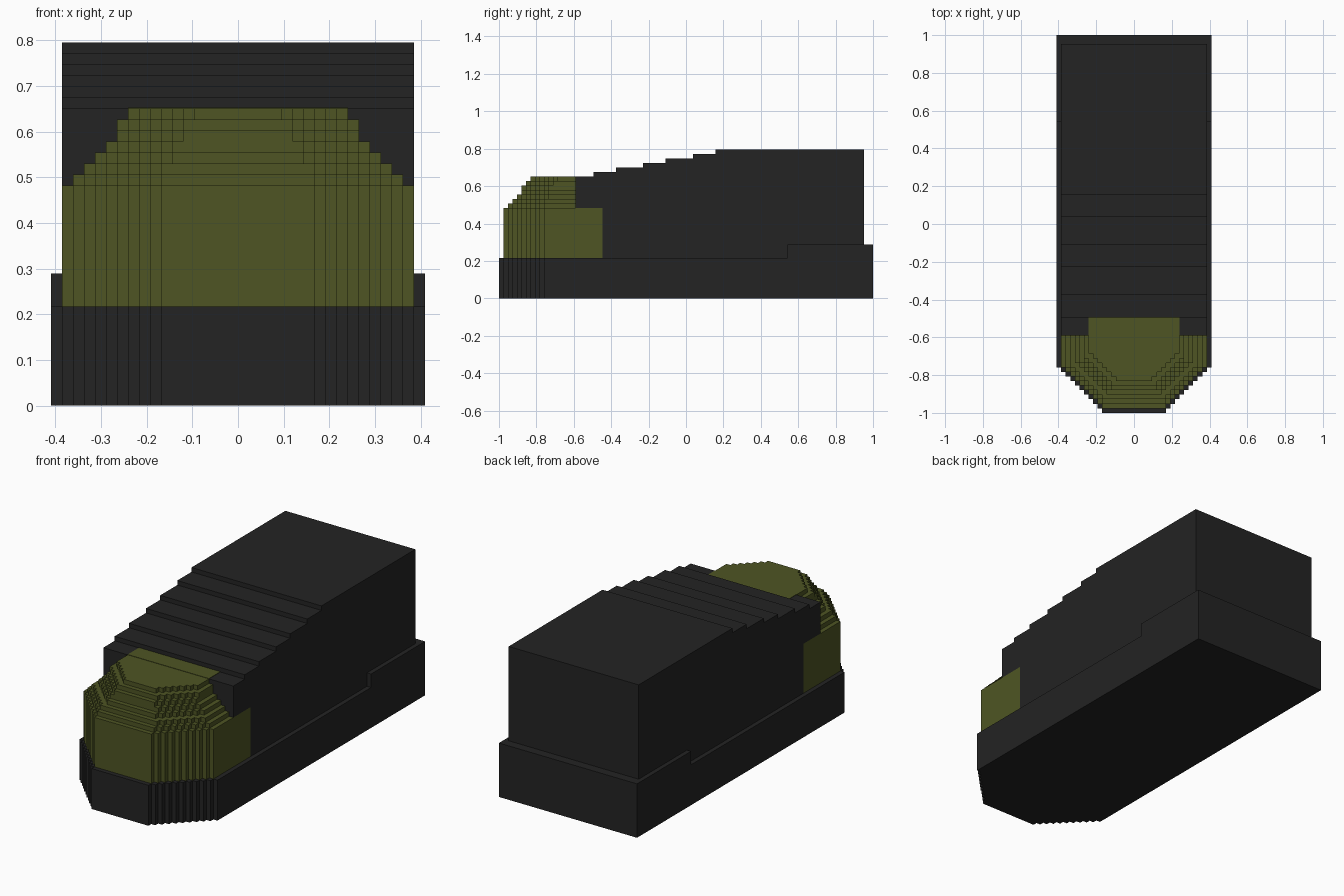
import bpy, bmesh

if "Cube" in bpy.data.objects:
    bpy.data.objects.remove(bpy.data.objects["Cube"])

U = 2 / 83                      # one block; the model is 83 blocks long


def material(name, rgb):
    m = bpy.data.materials.new(name)
    m.diffuse_color = (*rgb, 1)
    m.use_nodes = True
    m.node_tree.nodes["Principled BSDF"].inputs["Base Color"].default_value = m.diffuse_color
    return m


BLACK = material("matte black", (0.017, 0.017, 0.017))
GREEN = material("olive green", (0.077, 0.091, 0.017))


def prism(bm, bottom, top):
    """Closed solid between two matching outlines, given in blocks (y from the front)."""
    def ring(pts):
        return [bm.verts.new((x * U, -1 + y * U, z * U)) for x, y, z in pts]
    a, b = ring(bottom), ring(top)
    bm.faces.new(a[::-1])
    bm.faces.new(b)
    for i in range(len(a)):
        j = (i + 1) % len(a)
        bm.faces.new((a[i], a[j], b[j], b[i]))


def slab(bm, outline, z0, z1):
    prism(bm, [(x, y, z0) for x, y in outline], [(x, y, z1) for x, y in outline])


def stepped_outline(flat, half, front, back):
    """Plan outline whose front corners are cut off in one-block stairs."""
    right = []
    for k in range(half - flat):
        right += [(flat + k, front + k), (flat + k, front + k + 1)]
    right += [(half, front + half - flat), (half, back)]
    return right + [(-x, y) for x, y in reversed(right)]


def box_outline(half, front, back):
    return [(half, front), (half, back), (-half, back), (-half, front)]


def finish(name, bm, mat):
    bmesh.ops.recalc_face_normals(bm, faces=bm.faces)
    mesh = bpy.data.meshes.new(name)
    bm.to_mesh(mesh)
    bm.free()
    mesh.materials.append(mat)
    ob = bpy.data.objects.new(name, mesh)
    bpy.context.collection.objects.link(ob)
    return ob


# Base with stair-cut front corners
bm = bmesh.new()
slab(bm, stepped_outline(7, 17, 0, 83), 0, 9)
finish("base", bm, BLACK)

# Raised rear part of the base
bm = bmesh.new()
slab(bm, box_outline(17, 64, 83), 9, 12)
finish("rear_base", bm, BLACK)

# Main body: side profile with a stepped, rising roof
profile = [(81, 9), (23, 9), (23, 20), (17, 20), (17, 27)]
for i, y in enumerate((21, 26, 32, 37, 43, 48)):
    profile += [(y, 27 + i), (y, 28 + i)]
profile.append((81, 33))
bm = bmesh.new()
prism(bm, [(-16, y, z) for y, z in profile], [(16, y, z) for y, z in profile])
finish("body", bm, BLACK)

# Nose: stacked layers (z0, z1, flat front half width, half width, front, back)
layers = [
    (9, 20, 7, 16, 1, 23),
    (20, 21, 7, 15, 2, 17),
    (21, 22, 7, 14, 3, 17),
    (22, 23, 6, 13, 4, 17),
    (23, 24, 6, 12, 5, 17),
    (24, 25, 5, 11, 5, 17),
    (25, 26, 5, 11, 6, 17),
    (26, 27, 4, 10, 7, 17),
]
bm = bmesh.new()
for z0, z1, flat, half, front, back in layers:
    slab(bm, stepped_outline(flat, half, front, back), z0, z1)
finish("nose", bm, GREEN)

# Thin green patch carrying the nose colour onto the roof
bm = bmesh.new()
slab(bm, box_outline(10, 17, 21), 27, 27.08)
finish("roof_patch", bm, GREEN)
